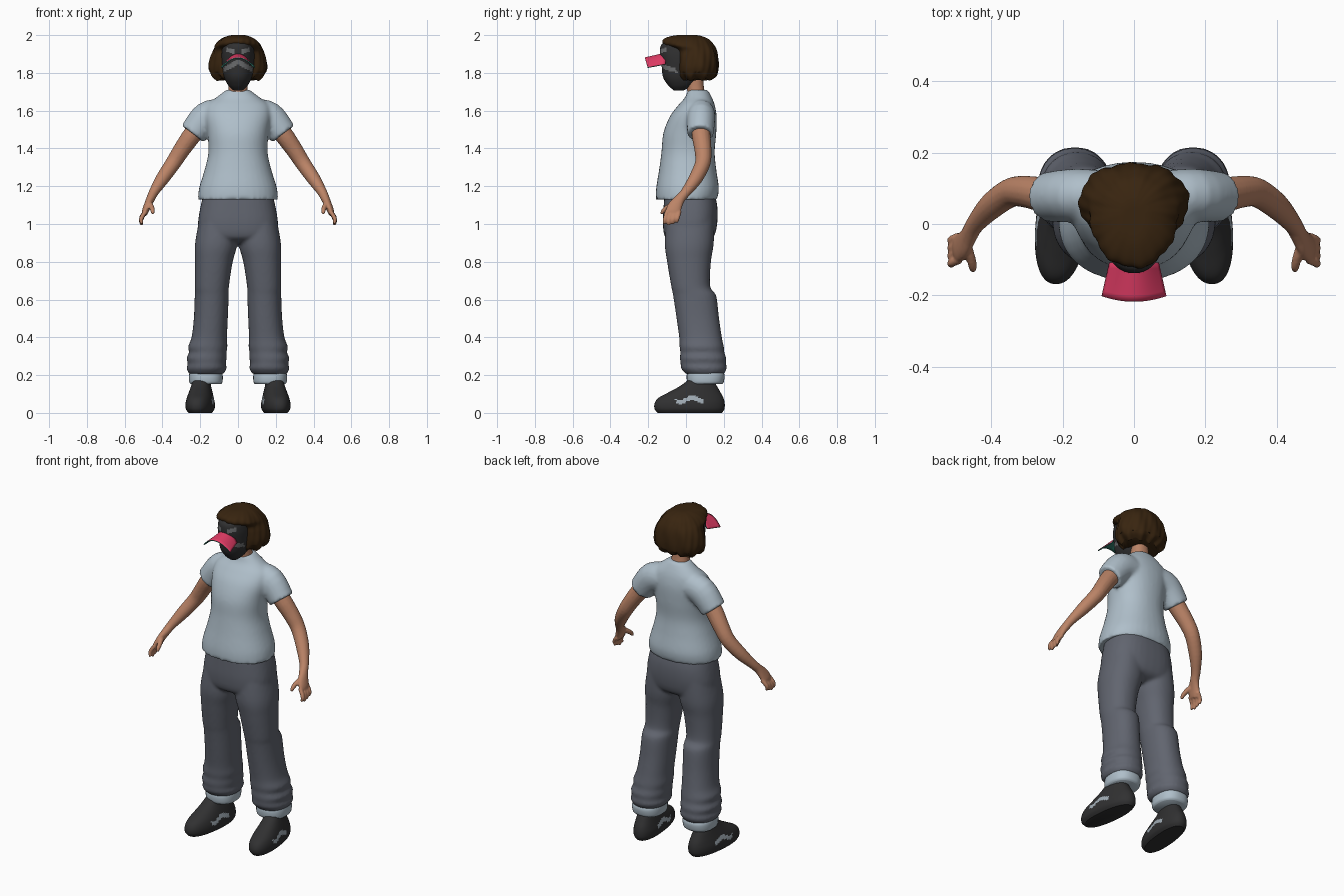
import bpy, bmesh, math
from mathutils import Vector

cube = bpy.data.objects.get("Cube")
if cube:
    bpy.data.objects.remove(cube, do_unlink=True)


def material(name, *rgb):
    mat = bpy.data.materials.new(name)
    mat.use_nodes = True
    mat.diffuse_color = (*rgb, 1)
    bsdf = next(n for n in mat.node_tree.nodes if n.type == 'BSDF_PRINCIPLED')
    bsdf.inputs["Base Color"].default_value = (*rgb, 1)
    bsdf.inputs["Roughness"].default_value = 0.8
    return mat


SHIRT = material("pale blue cotton", .43, .52, .59)
PANTS = material("slate grey cloth", .12, .13, .16)
SKIN = material("warm skin", .5, .23, .135)
HAIR = material("dark brown hair", .04, .018, .005)
BLACK = material("charcoal", .03, .03, .031)
GREY = material("mid grey", .16, .165, .17)
PINK = material("raspberry pink", .75, .045, .13)
TEAL = material("dark teal", .03, .2, .15)
MARK = material("light grey trim", .36, .42, .47)


def curve_through(keys, steps):
    """Smoothly interpolate a list of equal-length tuples."""
    pts = [keys[0], *keys, keys[-1]]
    out = []
    for a, b, c, d in zip(pts, pts[1:], pts[2:], pts[3:]):
        for k in range(steps):
            t = k / steps
            out.append([q + .5 * t * (r - p + t * (2*p - 5*q + 4*r - s + t * (3*(q - r) + s - p)))
                        for p, q, r, s in zip(a, b, c, d)])
    return out + [list(keys[-1])]


def skin_rings(bm, rings):
    """Bridge point rings into a closed, capped surface."""
    loops = [[bm.verts.new(p) for p in ring] for ring in rings]
    n = len(loops[0])
    for low, high in zip(loops, loops[1:]):
        for i in range(n):
            j = (i + 1) % n
            bm.faces.new((low[i], low[j], high[j], high[i]))
    bm.faces.new(loops[0][::-1])
    bm.faces.new(loops[-1])


def unit_ring(n, power):
    for i in range(n):
        a = math.tau * i / n
        c, s = math.cos(a), math.sin(a)
        yield (math.copysign(abs(c) ** (2 / power), c), math.copysign(abs(s) ** (2 / power), s))


def loft(bm, keys, sides=(1,), n=36, steps=5, power=2.2):
    """Stack of level ovals; each key is centre x, half width, front y, back y, height."""
    for side in sides:
        skin_rings(bm, [[(side * (cx + rx * c), (y0 + y1) / 2 + (y1 - y0) / 2 * s, z)
                         for c, s in unit_ring(n, power)]
                        for cx, rx, y0, y1, z in curve_through(keys, steps)])


def tube(bm, keys, sides=(1, -1), n=16, steps=4):
    """Limb along a path; each key is x, y, z, thickness, breadth along y."""
    path = curve_through(keys, steps)
    for side in sides:
        rings = []
        for i, (x, y, z, ra, rb) in enumerate(path):
            t = Vector(path[min(i + 1, len(path) - 1)][:3]) - Vector(path[max(i - 1, 0)][:3])
            t.normalize()
            b = Vector((0, 1, 0))
            b = (b - t * b.dot(t)).normalized()
            a = t.cross(b)
            pts = [Vector((x, y, z)) + a * ra * c + b * rb * s for c, s in unit_ring(n, 2)]
            rings.append([(side * p.x, p.y, p.z) for p in pts])
        skin_rings(bm, rings)


def finish(name, bm, mats, voxel=0, relax=3, rule=None, fix=True):
    if fix:
        bmesh.ops.recalc_face_normals(bm, faces=bm.faces)
    for f in bm.faces:
        f.smooth = True
        if rule:
            f.material_index = int(rule(f.calc_center_median()))
    mesh = bpy.data.meshes.new(name)
    bm.to_mesh(mesh)
    bm.free()
    for m in mats:
        mesh.materials.append(m)
    obj = bpy.data.objects.new(name, mesh)
    bpy.context.collection.objects.link(obj)
    if voxel:  # fuse overlapping volumes into one soft surface
        mod = obj.modifiers.new("fuse", 'REMESH')
        mod.mode, mod.voxel_size, mod.use_smooth_shade = 'VOXEL', voxel, True
        mod = obj.modifiers.new("relax", 'SMOOTH')
        mod.factor, mod.iterations = .5, relax
    else:
        bpy.ops.object.select_all(action='DESELECT')
        obj.select_set(True)
        bpy.context.view_layer.objects.active = obj
        bpy.ops.object.shade_smooth_by_angle(angle=math.radians(50))
    return obj


BOTH = (1, -1)

# T-shirt: body and two short sleeves
bm = bmesh.new()
loft(bm, [(0, .212, -.16, .165, 1.13), (0, .206, -.158, .174, 1.19), (0, .176, -.142, .16, 1.29),
          (0, .157, -.13, .152, 1.38), (0, .162, -.12, .16, 1.48), (0, .175, -.085, .162, 1.57),
          (0, .165, -.04, .152, 1.63), (0, .115, -.005, .137, 1.67), (0, .062, .01, .115, 1.71)])
tube(bm, [(.09, .08, 1.58, .08, .07), (.165, .08, 1.565, .083, .075), (.24, .076, 1.477, .073, .07)], n=28)
finish("shirt", bm, [SHIRT], .01, 4)

# Trousers: hips and two baggy legs
bm = bmesh.new()
loft(bm, [(0, .17, -.11, .14, 1.2), (0, .197, -.118, .165, 1.1), (0, .212, -.122, .165, 1.0),
          (0, .2, -.11, .145, .93), (0, .1, -.06, .09, .9)], power=2.5)
loft(bm, [(.1, .1, -.1, .15, 1.05), (.115, .112, -.112, .147, .9), (.128, .1, -.1, .132, .8),
          (.138, .09, -.078, .128, .67), (.139, .09, -.068, .16, .62), (.144, .09, -.05, .175, .5),
          (.152, .094, -.036, .19, .4), (.16, .104, -.034, .2, .35), (.16, .099, -.03, .203, .32),
          (.166, .106, -.032, .213, .29), (.165, .1, -.028, .212, .26), (.166, .106, -.026, .216, .235),
          (.168, .09, 0, .2, .205)], BOTH)
finish("trousers", bm, [PANTS], .01, 3)

# Turned-up cuffs
bm = bmesh.new()
loft(bm, [(.17, .08, .015, .19, .152), (.17, .088, .006, .2, .165), (.17, .089, .004, .204, .2),
          (.17, .082, .015, .19, .225)], BOTH, power=2.4)
finish("cuffs", bm, [SHIRT])

# Ankles and neck
bm = bmesh.new()
loft(bm, [(.19, .042, .05, .14, .12), (.18, .042, .05, .14, .22)], BOTH, n=20)
finish("ankles", bm, [SKIN])
bm = bmesh.new()
loft(bm, [(0, .06, .012, .112, 1.66), (0, .05, .005, .095, 1.72), (0, .05, -.01, .09, 1.82)])
finish("neck", bm, [SKIN])

# Shoes with a jagged light mark on each flank
bm = bmesh.new()
loft(bm, [(.2, .058, -.15, .19, 0), (.2, .072, -.166, .203, .02), (.2, .074, -.166, .205, .05),
          (.2, .068, -.145, .198, .08), (.2, .06, -.09, .182, .11), (.2, .052, -.035, .165, .14),
          (.198, .046, .01, .145, .172)], BOTH, n=72, power=2.3)
for v in bm.verts:
    v.co.x -= math.copysign(.1, v.co.x) * (v.co.y - .02)
finish("shoes", bm, [BLACK, MARK],
       rule=lambda c: -.055 < c.y < .09 and abs(c.z - .07 - .012 * math.sin(50 * c.y)) < .012)

# Bare arms, palms, fingers and thumbs
bm = bmesh.new()
tube(bm, [(.17, .08, 1.56, .05, .05), (.24, .08, 1.475, .05, .05), (.3, .09, 1.39, .045, .045),
          (.345, .088, 1.32, .041, .041), (.4, .05, 1.24, .036, .037), (.445, 0, 1.17, .026, .027),
          (.462, -.03, 1.135, .023, .027), (.478, -.055, 1.1, .02, .037),
          (.49, -.068, 1.07, .018, .04), (.496, -.074, 1.05, .014, .036)])
for i in range(4):
    y = -.104 + .022 * i
    dip = .007 * abs(i - 1)
    tube(bm, [(.488, y + .004, 1.068, .012, .012), (.508, y - .004, 1.035 + dip / 2, .012, .012),
              (.513, y - .008, 1.012 + dip, .011, .011), (.508, y - .01, .994 + dip, .008, .008)], n=10)
tube(bm, [(.472, -.06, 1.11, .017, .017), (.458, -.095, 1.09, .014, .014),
          (.452, -.12, 1.07, .012, .012), (.452, -.13, 1.053, .008, .008)], n=10)
finish("arms_and_hands", bm, [SKIN], .0055, 2)


# Masked head with grey eye patches and a grey chevron over the mouth
def mask_pattern(c):
    x = abs(c.x)
    eyes = .018 < x < .062 and abs(c.z - 1.905 - .3 * x) < .012
    chevron = x < .078 and abs(c.z - 1.858 + .55 * x) < .014
    return c.y < -.03 and (eyes or chevron)


bm = bmesh.new()
loft(bm, [(0, .025, -.065, -.01, 1.708), (0, .052, -.095, .04, 1.735), (0, .074, -.122, .08, 1.78),
          (0, .085, -.13, .1, 1.85), (0, .086, -.138, .11, 1.91), (0, .075, -.125, .1, 1.955),
          (0, .03, -.06, .05, 1.975)], n=96, steps=10)
finish("masked_head", bm, [BLACK, GREY], rule=mask_pattern)

# Wavy bobbed hair
bm = bmesh.new()
loft(bm, [(0, .115, -.02, .13, 1.765), (0, .14, -.045, .162, 1.79), (0, .153, -.05, .17, 1.83),
          (0, .145, -.05, .168, 1.88), (0, .13, -.056, .16, 1.92), (0, .118, -.115, .145, 1.95),
          (0, .088, -.115, .118, 1.98), (0, .045, -.06, .07, 1.998), (0, .01, 0, .02, 2.0)], n=96)
for v in bm.verts:
    a = math.atan2(v.co.y - .04, v.co.x)
    swell = 1 + .02 * math.sin(9 * a + 20 * v.co.z) + .012 * math.sin(23 * a - 30 * v.co.z)
    v.co.x *= swell
    v.co.y = .04 + (v.co.y - .04) * swell
    if v.co.z < 1.8:
        v.co.z += .008 * math.sin(11 * a) + .02 * (v.co.y - .04)
finish("hair", bm, [HAIR])

# Arched visor, pink above and teal beneath
bm = bmesh.new()
cols, rows = 24, 6
grid = []
for r in range(rows + 1):
    v = r / rows
    line = []
    for k in range(cols + 1):
        u = 2 * k / cols - 1
        line.append(bm.verts.new((u * (.07 + .021 * v), -.108 - .11 * v + .016 * v * u * u,
                                  1.907 - .025 * v - (.06 - .008 * v) * u * u)))
    grid.append(line)
for r in range(rows):
    for k in range(cols):
        bm.faces.new((grid[r + 1][k], grid[r + 1][k + 1], grid[r][k + 1], grid[r][k]))
visor = finish("visor", bm, [PINK, TEAL], fix=False)
shell = visor.modifiers.new("thickness", 'SOLIDIFY')
shell.thickness, shell.offset = .006, -1
shell.material_offset = shell.material_offset_rim = 1
